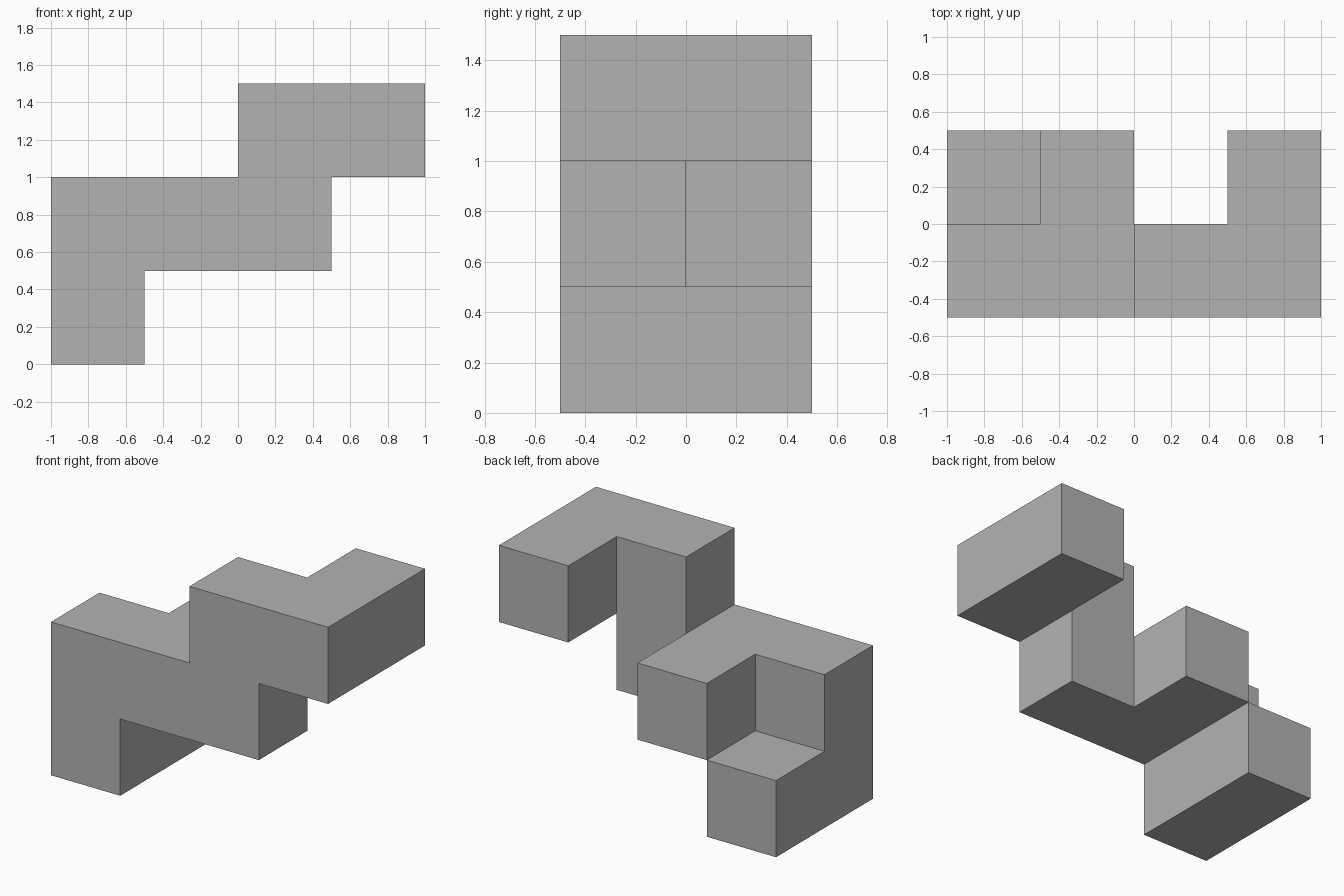
import bpy
import bmesh
from mathutils import Vector

cube = bpy.data.objects.get("Cube")
if cube:
    bpy.data.objects.remove(cube, do_unlink=True)

SIZE = 0.5
ORIGIN = Vector((-1, -0.5, 0))

# Occupied cells of the stepped block: (column, row front to back, layer)
CELLS = {
    (0, 0, 0), (0, 1, 0),
    (0, 0, 1), (1, 0, 1), (2, 0, 1), (1, 1, 1),
    (2, 0, 2), (3, 0, 2), (3, 1, 2),
}


def add_side(bm, cell, axis, sign):
    """Add the outward square of one cell on the given side."""
    normal = Vector((0, 0, 0))
    normal[axis] = sign
    u = Vector((0, 0, 0))
    u[(axis + 1) % 3] = 1
    v = normal.cross(u)
    middle = Vector(cell) + Vector((0.5, 0.5, 0.5)) + normal / 2
    corners = [(-1, -1), (1, -1), (1, 1), (-1, 1)]
    bm.faces.new([bm.verts.new(ORIGIN + SIZE * (middle + (a * u + b * v) / 2))
                  for a, b in corners])


# Outer skin only: a side is made where no neighbouring cell touches it
bm = bmesh.new()
for cell in sorted(CELLS):
    for axis in range(3):
        for sign in (-1, 1):
            neighbour = list(cell)
            neighbour[axis] += sign
            if tuple(neighbour) not in CELLS:
                add_side(bm, cell, axis, sign)

# Weld the squares and merge coplanar ones into clean flat faces
bmesh.ops.remove_doubles(bm, verts=bm.verts[:], dist=0.001)
bmesh.ops.dissolve_limit(bm, angle_limit=0.01, verts=bm.verts[:], edges=bm.edges[:])

mesh = bpy.data.meshes.new("stepped_block")
bm.to_mesh(mesh)
bm.free()
block = bpy.data.objects.new("stepped_block", mesh)
bpy.context.collection.objects.link(block)

# Plain grey finish
grey = bpy.data.materials.new("light_grey")
grey.use_nodes = True
color = (0.45, 0.45, 0.45, 1)
grey.diffuse_color = color
grey.node_tree.nodes["Principled BSDF"].inputs["Base Color"].default_value = color
mesh.materials.append(grey)
